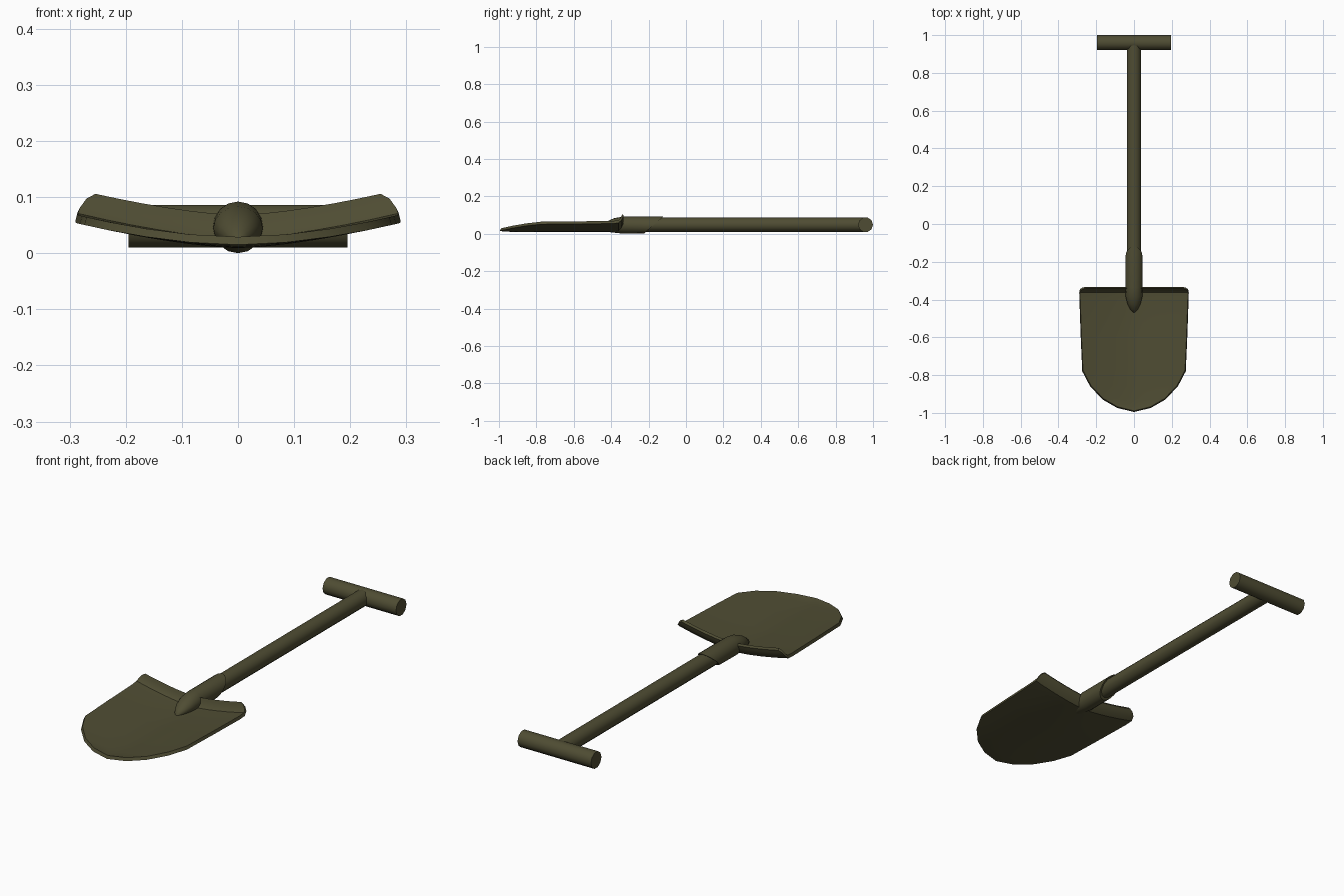
import bpy, bmesh, math
from mathutils import Vector

if "Cube" in bpy.data.objects:
    bpy.data.objects.remove(bpy.data.objects["Cube"])

mat = bpy.data.materials.new("olive_green")
mat.diffuse_color = (0.078, 0.073, 0.033, 1)
mat.use_nodes = True
mat.node_tree.nodes["Principled BSDF"].inputs["Base Color"].default_value = mat.diffuse_color


def make(name, bm, angle=40):
    bmesh.ops.remove_doubles(bm, verts=bm.verts, dist=0.0005)
    bmesh.ops.recalc_face_normals(bm, faces=bm.faces)
    me = bpy.data.meshes.new(name)
    bm.to_mesh(me)
    bm.free()
    ob = bpy.data.objects.new(name, me)
    bpy.context.collection.objects.link(ob)
    me.materials.append(mat)
    bpy.context.view_layer.objects.active = ob
    ob.select_set(True)
    bpy.ops.object.shade_smooth_by_angle(angle=math.radians(angle))
    ob.select_set(False)
    return ob


def skin(bm, rows, closed):
    """Join successive rows of vertices with quads."""
    for a, b in zip(rows, rows[1:]):
        n = len(a)
        for i in range(n if closed else n - 1):
            j = (i + 1) % n
            bm.faces.new((a[i], a[j], b[j], b[i]))


def rod(name, p, q, r, sides):
    p, q = Vector(p), Vector(q)
    rot = (q - p).to_track_quat('Z', 'Y')
    bm = bmesh.new()
    rows = [[bm.verts.new(c + rot @ Vector((r * math.cos(i * math.tau / sides),
                                           r * math.sin(i * math.tau / sides), 0)))
             for i in range(sides)] for c in (p, q)]
    skin(bm, rows, True)
    for row in rows:
        bm.faces.new(row)
    return make(name, bm)


# Handle: cross grip and long shaft
rod("grip", (-0.195, 0.96, 0.048), (0.195, 0.96, 0.048), 0.04, 10)
rod("shaft", (0, -0.30, 0.048), (0, 0.955, 0.048), 0.038, 12)

# Socket: slanted collar at the rear, tapering into a rounded nose on the blade
# (y, half width, bottom z, top z, slant)
sections = [(-0.172, 0.038, 0.010, 0.086, 1.15), (-0.172, 0.045, 0.002, 0.092, 1.15),
            (-0.335, 0.045, 0.000, 0.092, 0), (-0.385, 0.044, 0.006, 0.083, 0),
            (-0.425, 0.034, 0.010, 0.065, 0), (-0.455, 0.018, 0.012, 0.043, 0),
            (-0.470, 0.004, 0.014, 0.022, 0)]
bm = bmesh.new()
rows = []
for y, w, lo, hi, slant in sections:
    row = []
    for i in range(16):
        a = i * math.tau / 16
        dz = (hi - lo) / 2 * math.sin(a)
        row.append(bm.verts.new((w * math.cos(a), y + slant * dz, (lo + hi) / 2 + dz)))
    rows.append(row)
skin(bm, rows, True)
bm.faces.new(rows[0])
bm.faces.new(rows[-1])
make("socket", bm)

# Blade: dished sheet with a turned-up rear lip (y, half width, lift)
profile = [(-0.333, 0.258, 0.045), (-0.337, 0.274, 0.033), (-0.345, 0.286, 0.014),
           (-0.362, 0.290, 0.003), (-0.40, 0.289, 0), (-0.60, 0.282, 0),
           (-0.78, 0.274, 0), (-0.86, 0.232, 0), (-0.93, 0.165, 0.001),
           (-0.974, 0.088, 0.003), (-0.995, 0.0, 0.006)]
COLS, THICK = 12, 0.014


def blade_point(x, y, lift, inset, down):
    z = 0.023 + 0.045 * (abs(x) / 0.29) ** 1.5 + lift
    if lift > 0.01 and y > -0.5:            # lip thickness runs towards the rear
        y += down * 0.5 - 0.007
        down *= 0.6
    return (x * inset, y + (0.006 if y < -0.7 and inset < 1 else 0), z - down)


bm = bmesh.new()
sheets = []
for inset, down in ((0.985, 0), (1.0, THICK)):
    rows = [[bm.verts.new(blade_point(w * (2 * i / COLS - 1), y, lift, inset, down))
             for i in range(COLS + 1)] for y, w, lift in profile]
    skin(bm, rows, False)
    # ordered outline of the sheet
    sheets.append([r[0] for r in rows] + rows[-1][1:]
                  + [r[-1] for r in reversed(rows[:-1])] + rows[0][-2:0:-1])
skin(bm, sheets, True)
bmesh.ops.dissolve_degenerate(bm, dist=0.0002, edges=bm.edges)
blade = make("blade", bm, 35)
